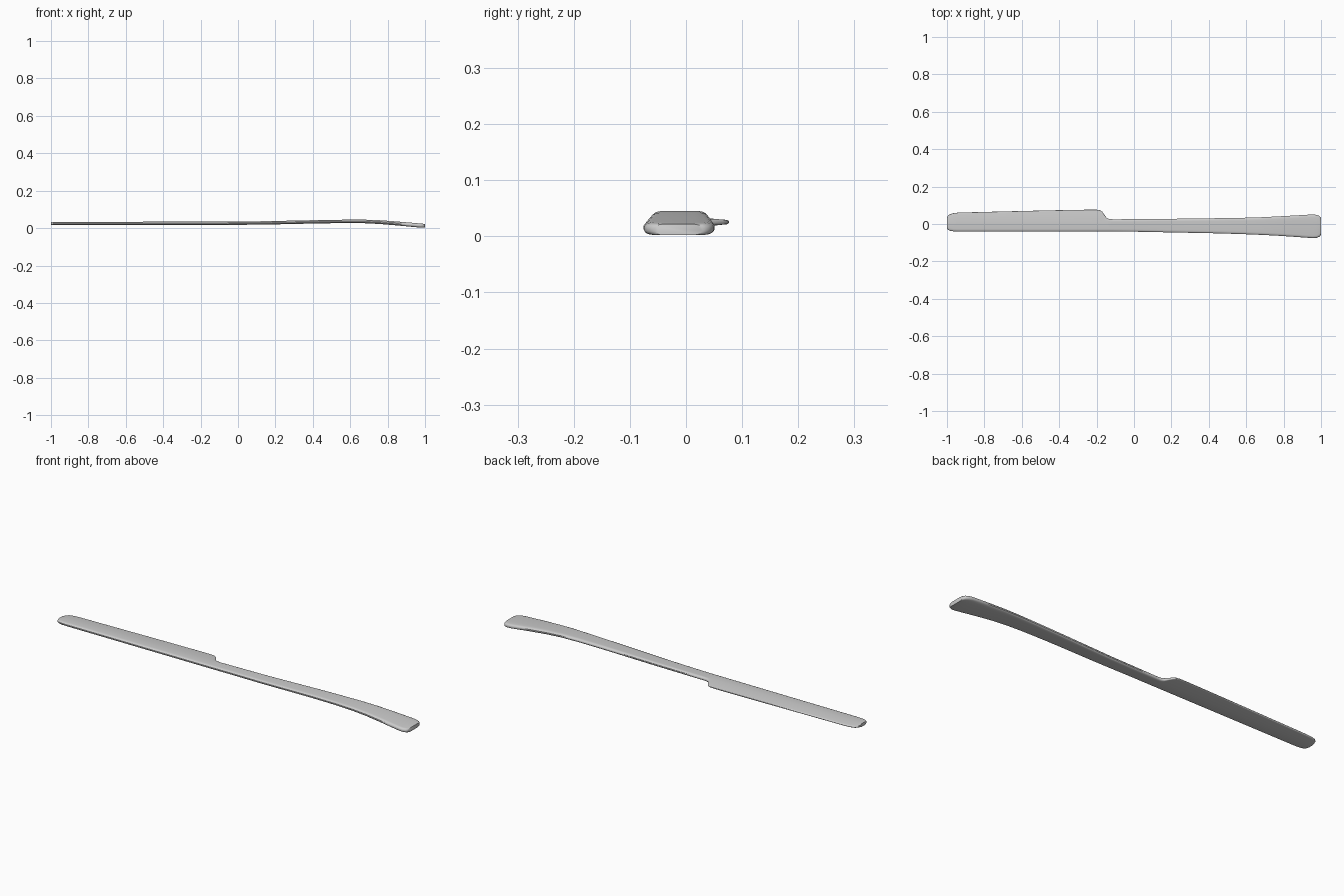
import bpy, bmesh

# stations along the knife: x, low y, high y, half thickness at the high (cutting) edge
STATIONS = [
    (-1.0, -0.020, 0.030, 0.005), (-0.996, -0.029, 0.042, 0.005),
    (-0.985, -0.036, 0.052, 0.005), (-0.965, -0.039, 0.058, 0.005),
    (-0.94, -0.040, 0.061, 0.005), (-0.70, -0.040, 0.067, 0.0045),
    (-0.45, -0.040, 0.073, 0.004), (-0.25, -0.040, 0.0765, 0.004),
    (-0.20, -0.040, 0.0765, 0.004), (-0.182, -0.040, 0.074, 0.004),
    (-0.17, -0.040, 0.066, 0.005), (-0.158, -0.040, 0.049, 0.006),
    (-0.147, -0.040, 0.034, 0.008), (-0.135, -0.040, 0.027, 0.009),
    (-0.11, -0.040, 0.025, 0.009), (0.0, -0.041, 0.026, 0.009),
    (0.15, -0.044, 0.027, 0.009), (0.30, -0.047, 0.029, 0.009),
    (0.45, -0.050, 0.031, 0.009), (0.58, -0.054, 0.033, 0.009),
    (0.68, -0.058, 0.036, 0.010), (0.76, -0.062, 0.040, 0.010),
    (0.85, -0.068, 0.045, 0.011), (0.92, -0.073, 0.049, 0.011),
    (0.955, -0.0755, 0.051, 0.011), (0.975, -0.0745, 0.049, 0.011),
    (0.99, -0.069, 0.044, 0.011), (0.997, -0.062, 0.037, 0.010),
    (1.0, -0.055, 0.030, 0.009),
]
# side profile: x, centre height, half thickness
PROFILE = [(-1.0, 0.0245, 0.008), (-0.97, 0.0245, 0.009), (-0.1, 0.0255, 0.009),
           (0.15, 0.028, 0.009), (0.45, 0.0345, 0.009), (0.58, 0.036, 0.009),
           (0.68, 0.0355, 0.0095), (0.76, 0.032, 0.010), (0.85, 0.025, 0.0105),
           (0.955, 0.0155, 0.011), (0.985, 0.013, 0.011), (1.0, 0.012, 0.010)]
# rounded edge: inward offset as a share of the radius, height share
EDGE = [(1.0, 1.0), (0.55, 0.9), (0.2, 0.68), (0.0, 0.3)]


def profile(x):
    for a, b in zip(PROFILE, PROFILE[1:]):
        if x <= b[0]:
            t = (x - a[0]) / (b[0] - a[0])
            return [a[i] + (b[i] - a[i]) * t for i in (1, 2)]


def section(x, low, high, edge):
    zc, h = profile(x)
    radius = 0.014
    mid = min(0.015, high - 0.012)
    upper = [(low + radius * d, h * k) for d, k in reversed(EDGE)]
    upper.append((mid, h))
    r = min(radius, edge * 1.3)
    upper += [(high - r * d, min(edge, h) * k) for d, k in EDGE]
    ring = upper + [(y, -z) for y, z in reversed(upper)]
    return [(x, y, zc + z) for y, z in ring]


# one continuous lofted blade and handle
bm = bmesh.new()
rings = [[bm.verts.new(p) for p in section(*s)] for s in STATIONS]
for a, b in zip(rings, rings[1:]):
    for i in range(len(a)):
        j = (i + 1) % len(a)
        bm.faces.new((a[i], a[j], b[j], b[i]))
bm.faces.new(rings[0])
bm.faces.new(rings[-1])
bmesh.ops.recalc_face_normals(bm, faces=bm.faces)
mesh = bpy.data.meshes.new("butter_knife")
bm.to_mesh(mesh)
bm.free()
knife = bpy.data.objects.new("butter_knife", mesh)
bpy.context.collection.objects.link(knife)

# smooth shading with crisp ends
bpy.context.view_layer.objects.active = knife
knife.select_set(True)
bpy.ops.object.shade_smooth_by_angle(angle=0.6)
